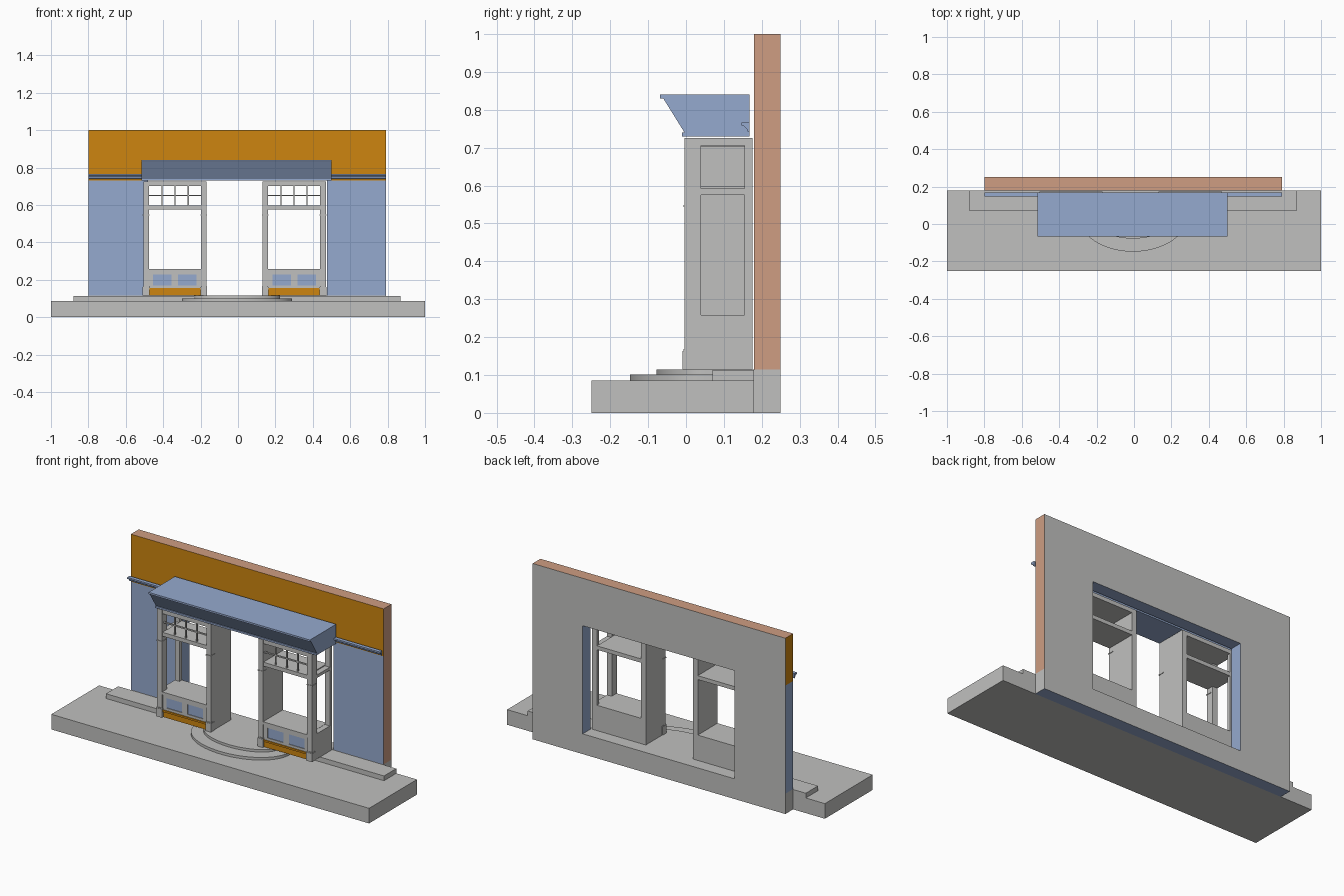
import bpy, bmesh, math

if "Cube" in bpy.data.objects:
    bpy.data.objects.remove(bpy.data.objects["Cube"])


def mat(name, rgb):
    m = bpy.data.materials.new(name)
    m.diffuse_color = (*rgb, 1)
    m.use_nodes = True
    m.node_tree.nodes["Principled BSDF"].inputs["Base Color"].default_value = m.diffuse_color
    return m


GREY = mat("stone grey", (0.53, 0.53, 0.52))
BLUE = mat("soft blue", (0.30, 0.40, 0.62))
OCHRE = mat("ochre", (0.61, 0.235, 0.005))
BRICK = mat("brick pink", (0.62, 0.34, 0.225))


def finish(name, bm, *mats):
    bmesh.ops.recalc_face_normals(bm, faces=bm.faces)
    me = bpy.data.meshes.new(name)
    bm.to_mesh(me)
    bm.free()
    for m in mats:
        me.materials.append(m)
    ob = bpy.data.objects.new(name, me)
    bpy.context.collection.objects.link(ob)
    return ob


def add_box(bm, x0, x1, y0, y1, z0, z1):
    vs = bmesh.ops.create_cube(bm, size=1)["verts"]
    for v in vs:
        v.co = (x1 if v.co.x > 0 else x0, y1 if v.co.y > 0 else y0, z1 if v.co.z > 0 else z0)


def boxes(name, m, *dims):
    bm = bmesh.new()
    for d in dims:
        add_box(bm, *d)
    return finish(name, bm, m)


def profile_x(name, m, pts, x0, x1):
    """Extrude a (y, z) profile along x."""
    bm = bmesh.new()
    f = bm.faces.new([bm.verts.new((x0, y, z)) for y, z in pts])
    r = bmesh.ops.extrude_face_region(bm, geom=[f])
    for v in r["geom"]:
        if isinstance(v, bmesh.types.BMVert):
            v.co.x = x1
    return finish(name, bm, m)


# Pavement slab and long low step
boxes("pavement", GREY, (-1, 1, -0.25, 0.18, 0, 0.086))
boxes("long_step", GREY, (-0.88, 0.87, 0.07, 0.18, 0.086, 0.113))


# Rounded entrance steps
def round_step(name, a, b, z0, z1, yb):
    bm = bmesh.new()
    n = 32
    pts = [(-0.005 + a * math.cos(t), 0.05 - b * math.sin(t))
           for t in (math.pi * i / n for i in range(n + 1))]
    pts += [(-0.005 - a, yb), (-0.005 + a, yb)]
    f = bm.faces.new([bm.verts.new((x, y, z0)) for x, y in pts])
    r = bmesh.ops.extrude_face_region(bm, geom=[f])
    for v in r["geom"]:
        if isinstance(v, bmesh.types.BMVert):
            v.co.z = z1
    ob = finish(name, bm, GREY)
    bpy.context.view_layer.objects.active = ob
    ob.select_set(True)
    bpy.ops.object.shade_smooth_by_angle()
    ob.select_set(False)


round_step("lower_round_step", 0.295, 0.198, 0.086, 0.101, 0.07)
round_step("upper_round_step", 0.23, 0.128, 0.101, 0.115, 0.18)

# Wall with a central opening, coloured by direction and height
bm = bmesh.new()
xs, zs = (-0.8, -0.48, 0.475, 0.79), (0, 0.115, 0.73, 1)
grid = [[bm.verts.new((x, 0.18, z)) for z in zs] for x in xs]
cells = [bm.faces.new((grid[i][j], grid[i + 1][j], grid[i + 1][j + 1], grid[i][j + 1]))
         for i in range(3) for j in range(3) if (i, j) != (1, 1)]
r = bmesh.ops.extrude_face_region(bm, geom=cells)
for v in r["geom"]:
    if isinstance(v, bmesh.types.BMVert):
        v.co.y = 0.25
bmesh.ops.recalc_face_normals(bm, faces=bm.faces)
for f in bm.faces:
    n, c = f.normal, f.calc_center_median()
    painted = 0 if c.z < 0.115 else 1 if c.z < 0.73 else 2
    if n.y > 0.5:
        k = 0                                  # back
    elif n.z > 0.5:
        k = 3 if c.z > 0.9 else 0              # top, sill
    elif n.z < -0.5:
        k = 1                                  # underside, lintel
    elif n.x > 0.5 and c.x > 0.7:
        k = 3 if painted else 0                # right end
    else:
        k = painted                            # front, left end, jambs
    f.material_index = k
finish("wall", bm, GREY, BLUE, OCHRE, BRICK)

# Cornice over the shopfront
cx0, cx1 = -0.515, 0.5
profile_x("cornice", BLUE,
          [(0.168, 0.73), (-0.01, 0.73), (-0.01, 0.74), (-0.004, 0.74), (-0.06, 0.83),
           (-0.068, 0.83), (-0.068, 0.84), (0.168, 0.84)], cx0, cx1)

# Moulding along the wall on each side
mould = [(0.168, 0.74), (0.163, 0.742), (0.16, 0.75), (0.153, 0.757), (0.147, 0.758),
         (0.147, 0.767), (0.168, 0.767)]
profile_x("left_moulding", BLUE, mould, -0.8, cx0)
profile_x("right_moulding", BLUE, mould, cx1, 0.79)

# Two mirrored display windows, measured outwards from the doorway centre
MID = -0.0185
U0, U1, U2, U3 = 0.149, 0.178, 0.457, 0.488
YF, YB = -0.004, 0.175
ZB, ZT = 0.115, 0.726


def bay(side, s):
    def make(name, m, *dims):
        out = []
        for u0, u1, *rest in dims:
            a, b = sorted((MID + s * u0, MID + s * u1))
            out.append((a, b, *rest))
        boxes(side + "_" + name, m, *out)

    # Solid wall by the doorway and open frame on the outer side
    make("door_side_wall", GREY, (U0, U1, YF, YB, ZB, ZT))
    make("outer_side_frame", GREY,
         (U2, U3, YF, 0.04, ZB, ZT), (U2, U3, 0.155, YB, ZB, ZT),
         (U2, U3, 0.04, 0.155, ZB, 0.258), (U2, U3, 0.04, 0.155, 0.575, 0.592),
         (U2, U3, 0.04, 0.155, 0.706, ZT))
    # Display base, sill, shelf and ceiling
    make("display_base", GREY, (U1, U2, 0.012, YB, ZB, 0.25))
    make("window_sill", GREY, (U1, U2, -0.002, YB, 0.243, 0.259))
    make("shelf", GREY, (U1, U2, 0.0, YB, 0.575, 0.597))
    make("ceiling", GREY, (U1, U2, 0.0, YB, 0.703, ZT))
    # Panelled front below the window
    make("panel_frame", GREY,
         (U1, U2, 0.003, 0.012, 0.157, 0.171), (U1, U2, 0.003, 0.012, 0.228, 0.243),
         (U1, 0.203, 0.003, 0.012, 0.171, 0.228), (0.302, 0.336, 0.003, 0.012, 0.171, 0.228),
         (0.435, U2, 0.003, 0.012, 0.171, 0.228))
    make("blue_panels", BLUE, (0.203, 0.302, 0.007, 0.012, 0.171, 0.228),
         (0.336, 0.435, 0.007, 0.012, 0.171, 0.228))
    make("kick_board", OCHRE, (U1, U2, 0.003, 0.012, ZB, 0.147),
         (U1, U2, -0.003, 0.012, 0.147, 0.157))
    # Transom glazing bars
    w = U2 - U1
    bars = [(U1 + w * i / 4 - 0.003, U1 + w * i / 4 + 0.003, 0.008, 0.016, 0.597, 0.703)
            for i in (1, 2, 3)]
    make("glazing_bars", GREY, *bars, (U1, U2, 0.008, 0.016, 0.647, 0.654))
    # Corner plinths and small collars
    make("plinths", GREY, *[(a - 0.003, b + 0.003, -0.009, 0.028, ZB, 0.163)
                            for a, b in ((U0, U1), (U2, U3))],
         *[(a - 0.001, b + 0.001, -0.007, 0.028, 0.163, 0.168)
           for a, b in ((U0, U1), (U2, U3))])
    make("collars", GREY, *[(a - 0.003, b + 0.003, -0.007, 0.027, 0.543, 0.548)
                            for a, b in ((U0, U1), (U2, U3))])


bay("left", -1)
bay("right", 1)
